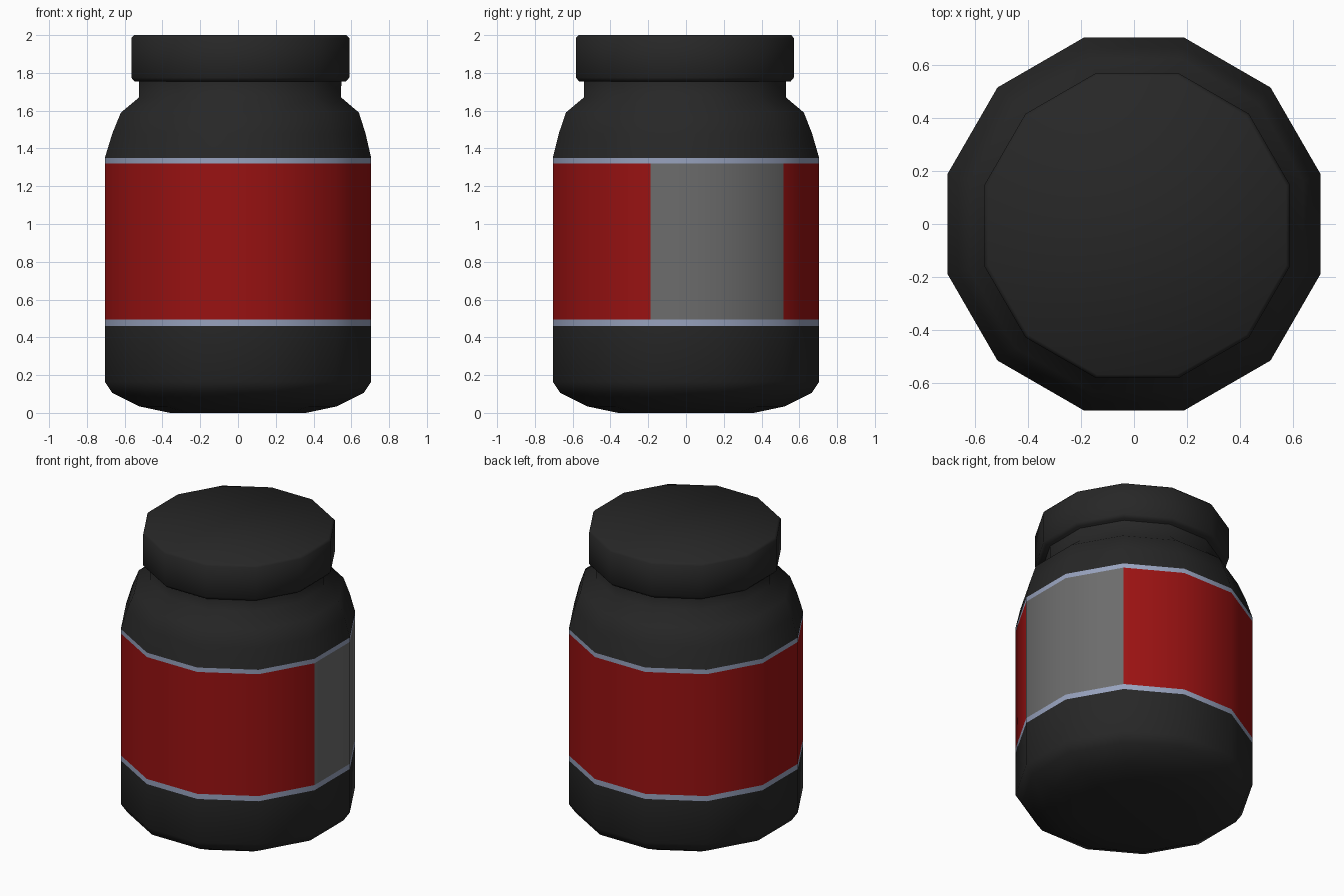
import bpy, bmesh, math

if "Cube" in bpy.data.objects:
    bpy.data.objects.remove(bpy.data.objects["Cube"])

SIDES = 12


def material(name, rgb):
    m = bpy.data.materials.new(name)
    m.diffuse_color = (*rgb, 1)
    m.use_nodes = True
    m.node_tree.nodes["Principled BSDF"].inputs["Base Color"].default_value = m.diffuse_color
    return m


black = material("black plastic", (0.02, 0.02, 0.02))
red = material("red label", (0.32, 0.006, 0.006))
grey = material("grey label panel", (0.15, 0.15, 0.15))
silver = material("silver trim", (0.31, 0.36, 0.51))


def lathe(name, profile, mats, rule=None, cap_bottom=True, cap_top=True):
    """Turn a profile of (half width, z, x shift, y shift) into a 12-sided part."""
    bm = bmesh.new()
    rings = []
    for w, z, dx, dy in profile:
        r = w / math.cos(math.pi / SIDES)
        angles = [2 * math.pi * (i + 0.5) / SIDES for i in range(SIDES)]
        rings.append([bm.verts.new((dx + r * math.cos(a), dy + r * math.sin(a), z))
                      for a in angles])
    for low, high in zip(rings, rings[1:]):
        for i in range(SIDES):
            j = (i + 1) % SIDES
            bm.faces.new((low[i], low[j], high[j], high[i]))
    if cap_bottom:
        bm.faces.new(rings[0][::-1])
    if cap_top:
        bm.faces.new(rings[-1])
    if rule:
        for f in bm.faces:
            f.material_index = rule(f.calc_center_median())
    mesh = bpy.data.meshes.new(name)
    bm.to_mesh(mesh)
    bm.free()
    for m in mats:
        mesh.materials.append(m)
    ob = bpy.data.objects.new(name, mesh)
    bpy.context.collection.objects.link(ob)
    bpy.ops.object.select_all(action='DESELECT')
    ob.select_set(True)
    bpy.context.view_layer.objects.active = ob
    bpy.ops.object.shade_smooth_by_angle(angle=math.radians(62))
    return ob


# Wrap-around label: trim bands by height, grey panel by direction
def label_rule(c):
    if c.z < 0.495 or c.z > 1.32:
        return 1
    return 2 if -20 < math.degrees(math.atan2(c.y, c.x)) < 45 else 0


lathe("label", [(0.705, z, 0, 0) for z in (0.46, 0.495, 1.32, 1.35)],
      [red, silver, grey], label_rule, False, False)

# Jar base with rounded bottom
lathe("jar_base", [(0.36, 0, 0, 0), (0.525, 0.035, 0, 0), (0.665, 0.105, 0, 0),
                   (0.705, 0.165, 0, 0), (0.705, 0.46, 0, 0)], [black], cap_top=False)

# Shoulder and neck, leaning slightly off centre
lathe("shoulder_neck", [(0.705, 1.35, 0, 0), (0.67, 1.48, 0.005, -0.003),
                        (0.63, 1.59, 0.01, -0.006), (0.535, 1.67, 0.011, -0.006),
                        (0.535, 1.77, 0.012, -0.006)], [black], cap_bottom=False)

# Lid with small chamfers
lathe("lid", [(w, z, 0.012, -0.006) for w, z in
              ((0.56, 1.755), (0.577, 1.775), (0.577, 1.985), (0.563, 2.0))], [black])
